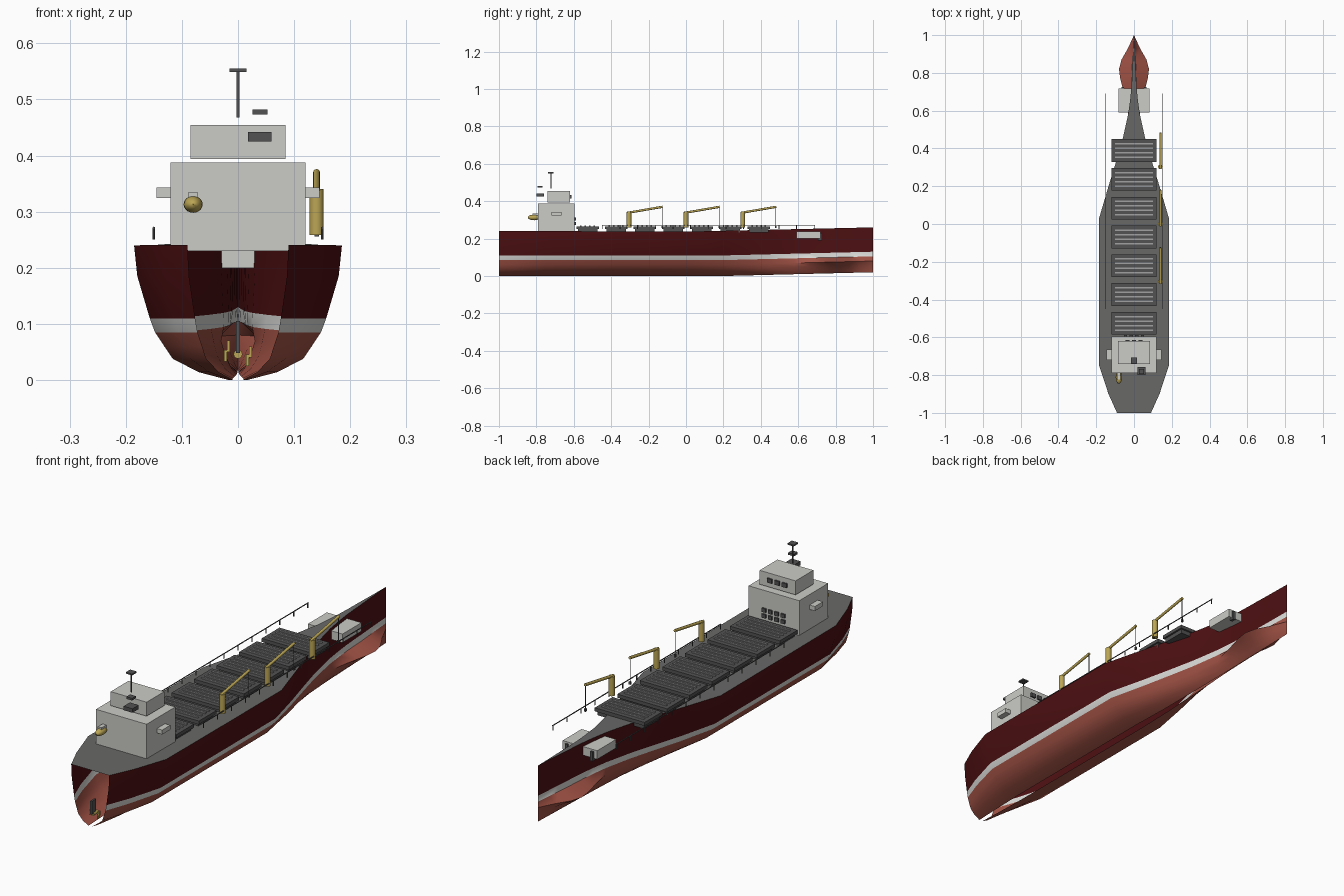
import bpy, bmesh, math
from mathutils import Vector

cube = bpy.data.objects.get("Cube")
if cube:
    bpy.data.objects.remove(cube, do_unlink=True)


def material(name, r, g, b):
    m = bpy.data.materials.new(name)
    m.use_nodes = True
    m.diffuse_color = (r, g, b, 1)
    m.node_tree.nodes["Principled BSDF"].inputs["Base Color"].default_value = (r, g, b, 1)
    return m


maroon = material("maroon", 0.075, 0.005, 0.006)
red = material("antifouling red", 0.36, 0.085, 0.06)
white = material("stripe white", 0.72, 0.72, 0.7)
cream = material("house white", 0.6, 0.6, 0.57)
deck_grey = material("deck grey", 0.14, 0.14, 0.137)
dark = material("dark grey", 0.085, 0.085, 0.085)
light = material("rib grey", 0.36, 0.36, 0.36)
gold = material("crane yellow", 0.5, 0.38, 0.09)


def make(name, bm, *mats):
    bmesh.ops.recalc_face_normals(bm, faces=bm.faces)
    me = bpy.data.meshes.new(name)
    bm.to_mesh(me)
    bm.free()
    ob = bpy.data.objects.new(name, me)
    bpy.context.collection.objects.link(ob)
    for m in mats:
        me.materials.append(m)
    return ob


def smooth(ob):
    bpy.ops.object.select_all(action="DESELECT")
    ob.select_set(True)
    bpy.context.view_layer.objects.active = ob
    bpy.ops.object.shade_smooth_by_angle(angle=math.radians(35))


def box(name, x, y, z, mat):
    """Box from (low, high) spans on each axis."""
    bm = bmesh.new()
    bmesh.ops.create_cube(bm, size=1)
    for v in bm.verts:
        v.co = [lo + (c + 0.5) * (hi - lo) for c, (lo, hi) in zip(v.co, (x, y, z))]
    return make(name, bm, mat)


def around(c, half):
    return (c - half, c + half)


def rod(name, a, b, r, mat, sides=12):
    a, b = Vector(a), Vector(b)
    bm = bmesh.new()
    bmesh.ops.create_cone(bm, cap_ends=True, segments=sides, radius1=r, radius2=r,
                          depth=(b - a).length)
    ob = make(name, bm, mat)
    ob.location = (a + b) / 2
    ob.rotation_euler = (b - a).to_track_quat("Z", "Y").to_euler()
    smooth(ob)
    return ob


# Hull: stations of (y, deck half width, bulb half width), open at stern and keel
stations = [(-1, .09, 0), (-.9, .135, 0), (-.75, .185, 0), (-.35, .185, 0), (.03, .185, 0),
            (.2, .135, 0), (.33, .095, 0), (.45, .06, 0), (.58, .031, .008), (.66, .02, .03),
            (.72, .014, .05), (.77, .011, .065), (.82, .009, .073), (.87, .006, .062),
            (.93, .003, .03), (1, 0, 0)]
# rows: (share of deck width, share of bulb width, height)
rows = [(1, 0, 0), (.97, 0, .185), (.85, 0, .11), (.8, .05, .085),
        (.71, 1, .06), (.63, .5, .038), (.38, .2, .014), (.09, 0, 0)]


def deck_z(y):
    return .237 + (.023 * y if y > 0 else -.004 * y)


def hull_point(side, station, row):
    y, w, bulb = station
    a, b, z = row
    rise = .02 * max(0, (y - .2) / .8)
    return (side * (w * a + bulb * b), y, deck_z(y) if row is rows[0] else z + rise)


bm = bmesh.new()
for side in (-1, 1):
    grid = [[bm.verts.new(hull_point(side, s, r)) for r in rows] for s in stations]
    for i in range(len(stations) - 1):
        for j in range(len(rows) - 1):
            f = bm.faces.new((grid[i][j], grid[i + 1][j], grid[i + 1][j + 1], grid[i][j + 1]))
            f.material_index = 0 if j < 2 else 1 if j == 2 else 2
bmesh.ops.remove_doubles(bm, verts=bm.verts, dist=1e-5)
smooth(make("hull", bm, maroon, white, red))

# Deck
bm = bmesh.new()
pairs = [[bm.verts.new((s * w, y, deck_z(y))) for s in (-1, 1)] for y, w, _ in stations]
for (a, b), (c, d) in zip(pairs, pairs[1:]):
    bm.faces.new((a, b, d, c))
bmesh.ops.remove_doubles(bm, verts=bm.verts, dist=1e-5)
make("deck", bm, deck_grey)

# Deckhouse, bridge and wings
box("deckhouse", (-.12, .12), (-.79, -.595), (.23, .388), cream)
box("bridge", (-.085, .085), (-.74, -.62), (.394, .454), cream)
for s in (-1, 1):
    box("bridge_wing", around(s * .132, .013), (-.72, -.665), (.324, .343), cream)
for i in range(4):
    for z in (.28, .305):
        box("house_window", around(-.045 + .03 * i, .009), (-.596, -.588), around(z, .008), dark)
for x in (-.035, 0, .035):
    box("bridge_window", around(x, .011), (-.621, -.613), around(.424, .009), dark)

# Mast and roof equipment
rod("mast", (0, -.722, .468), (0, -.722, .552), .003, dark)
box("mast_plate", (-.015, .015), (-.738, -.708), (.549, .555), dark)
box("vent_box", (.018, .06), (-.8, -.758), (.425, .442), dark)
box("vent_cap", (.026, .053), (-.793, -.767), (.473, .482), dark)

# Lifeboat on the house
bm = bmesh.new()
bmesh.ops.create_uvsphere(bm, u_segments=16, v_segments=10, radius=1)
for v in bm.verts:
    v.co = (v.co.x * .017, v.co.y * .034, v.co.z * .015)
boat = make("lifeboat", bm, gold)
boat.location = (-.08, -.812, .313)
smooth(boat)
box("lifeboat_cabin", around(-.08, .009), (-.822, -.79), (.322, .334), cream)

# Cargo hatches with ribs
for i in range(7):
    y = -.526 + i * .1525
    box("hatch_coaming", (-.11, .11), around(y, .052), (.232, .252), dark)
    box("hatch_cover", (-.118, .118), around(y, .06), (.25, .265), dark)
    for k in range(4):
        box("hatch_rib", (-.1, .1), around(y - .036 + k * .024, .004), (.264, .269), light)

# Cranes along the left side
for y in (-.305, 0, .303):
    rod("crane_post", (.14, y, .258), (.14, y, .34), .0125, gold, 16)
    rod("crane_boom", (.14, y - .012, .337), (.14, y + .18, .37), .006, gold)
    rod("crane_cable", (.14, y + .178, .37), (.14, y + .178, .265), .0015, dark, 6)
    box("crane_hook", around(.14, .004), around(y + .178, .004), (.256, .268), dark)

# Railings on both sides
for s in (-1, 1):
    x = s * .15
    rod("railing", (x, -.45, .271), (x, .69, .271), .0022, dark, 8)
    for i in range(13):
        y = -.448 + i * .0945
        rod("railing_post", (x, y, .25), (x, y, .271), .0022, dark, 8)

# Bow platform and anchors
box("bow_platform", (-.082, .082), (.59, .718), (.2, .237), cream)
for s in (-1, 1):
    box("anchor", around(s * .06, .006), (.706, .726), (.19, .23), dark)

# Rudder and propeller
box("rudder", (-.004, .004), (-.995, -.965), (.048, .105), dark)
rod("propeller_hub", (0, -.985, .046), (0, -.955, .046), .008, gold)
for x, z in ((-.022, .043), (-.017, .06), (.017, .035), (.022, .05)):
    box("propeller_blade", around(x, .0028), around(-.97, .004), around(z, .01), gold)
